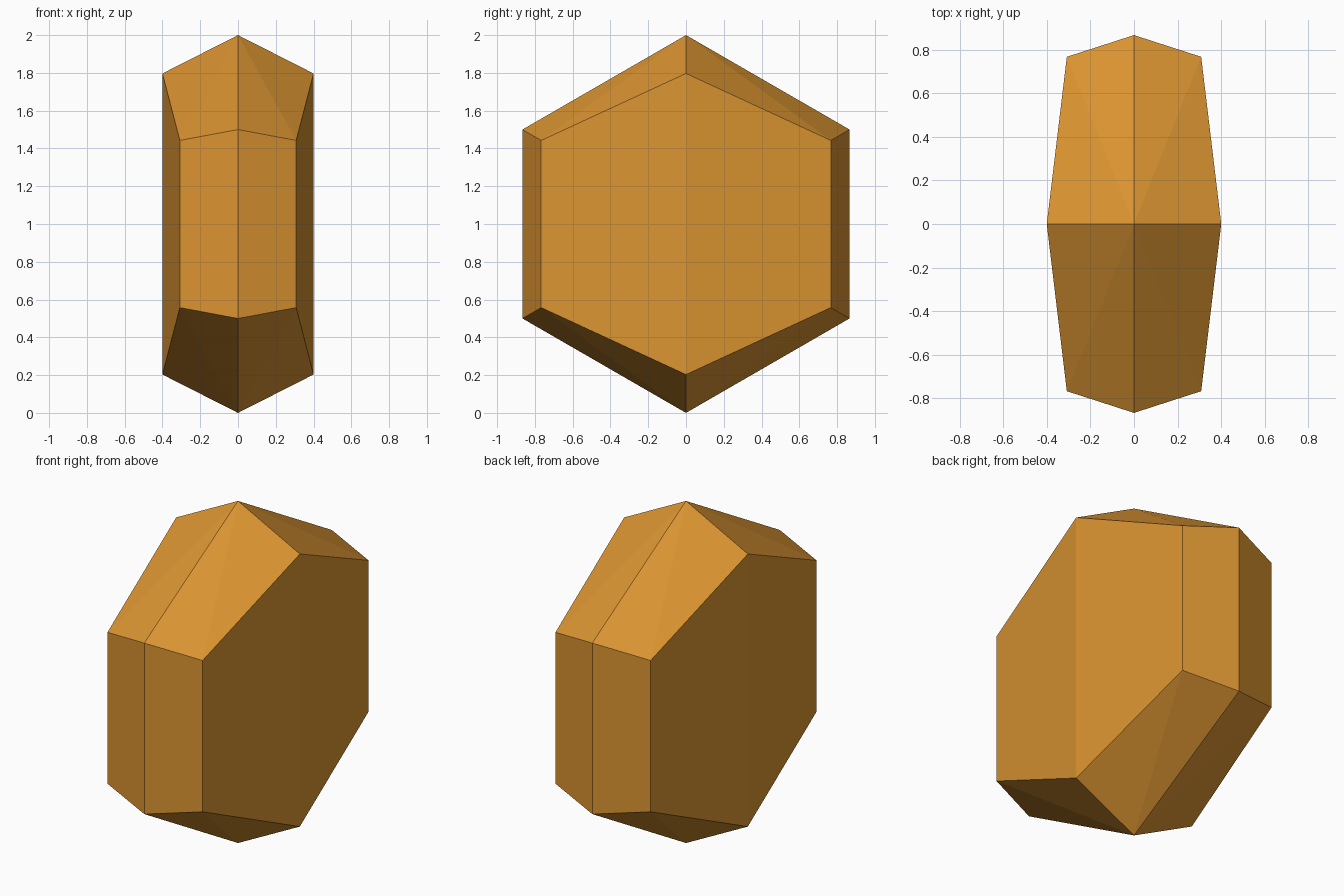
import bpy, bmesh, math

if "Cube" in bpy.data.objects:
    bpy.data.objects.remove(bpy.data.objects["Cube"])

# Crystal colour
mat = bpy.data.materials.new("amber")
mat.diffuse_color = (0.70, 0.295, 0.031, 1)
mat.use_nodes = True
mat.node_tree.nodes["Principled BSDF"].inputs["Base Color"].default_value = mat.diffuse_color

# Upright hexagonal rings: wide one in the middle, smaller ones on both sides
bm = bmesh.new()
for i in range(6):
    a = math.radians(90 + 60 * i)
    tip = i % 3 == 0                      # top and bottom corners
    r, x = (0.797, 0.4) if tip else (0.885, 0.308)
    for px, pr in ((0, 1.0), (x, r), (-x, r)):
        bm.verts.new((px, pr * math.cos(a), 1 + pr * math.sin(a)))

# Faceted convex skin
bmesh.ops.convex_hull(bm, input=bm.verts[:])
bmesh.ops.dissolve_limit(bm, angle_limit=math.radians(0.5),
                         verts=bm.verts[:], edges=bm.edges[:])
bmesh.ops.recalc_face_normals(bm, faces=bm.faces[:])

mesh = bpy.data.meshes.new("crystal")
bm.to_mesh(mesh)
bm.free()
mesh.materials.append(mat)
crystal = bpy.data.objects.new("crystal", mesh)
bpy.context.collection.objects.link(crystal)
